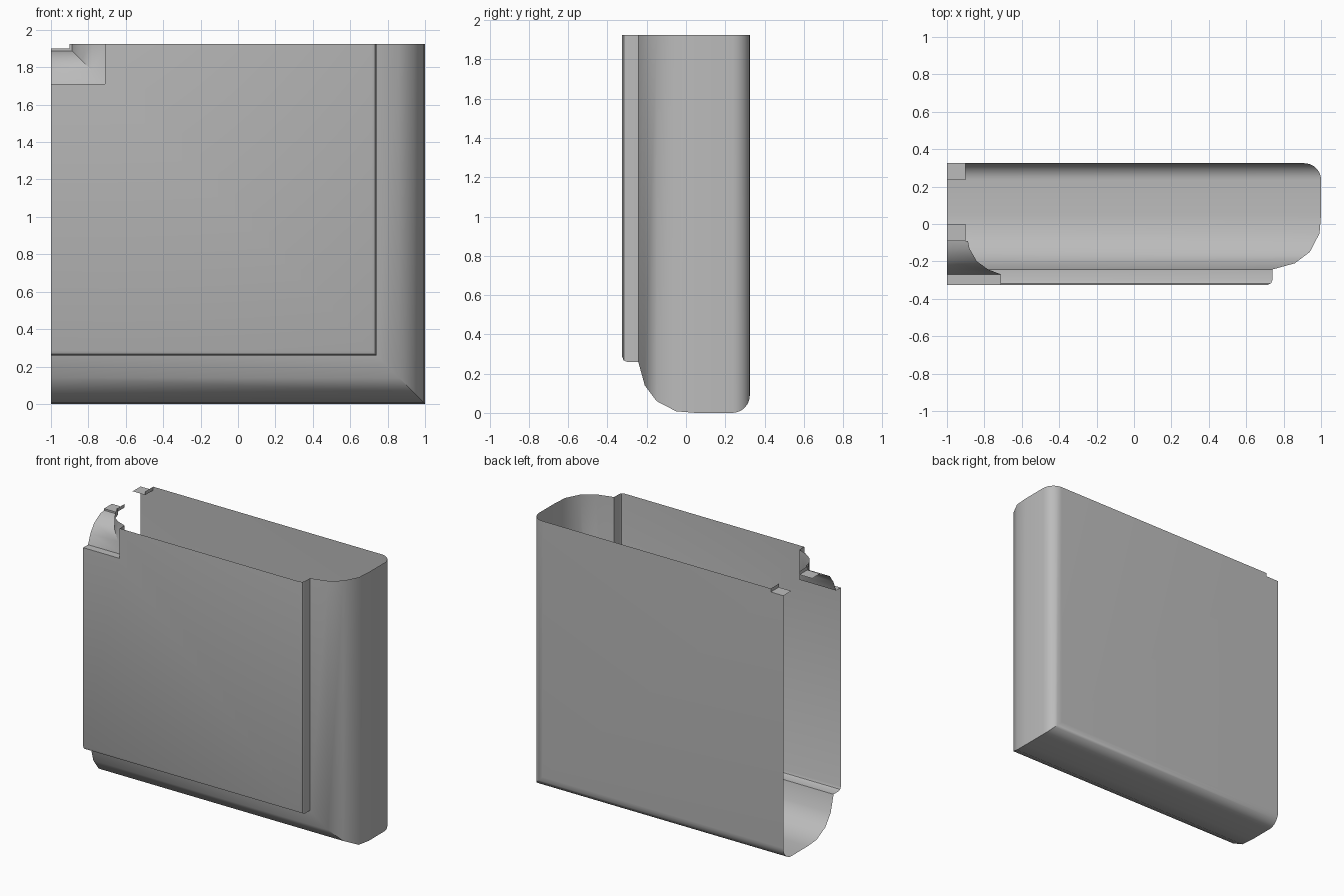
import bpy, bmesh, math

if "Cube" in bpy.data.objects:
    bpy.data.objects.remove(bpy.data.objects["Cube"], do_unlink=True)

TOP, LEFT = 1.925, -1.0
FRONT, BACK = -0.325, 0.325

grey = bpy.data.materials.new("plain_grey")
grey.use_nodes = True
grey.diffuse_color = (0.5, 0.5, 0.5, 1)
grey.node_tree.nodes["Principled BSDF"].inputs["Base Color"].default_value = (0.5, 0.5, 0.5, 1)


def mitre_path(corner_x, corner_z, inset):
    """L-shaped path: down from the top edge, round the corner, out to the left edge."""
    x, z = corner_x - inset, corner_z + inset
    return [(x, TOP), (x, z), (LEFT, z)]


def sweep(bm, corner, profile):
    """Sweep (inset, y) points along the mitred path."""
    rows = [[bm.verts.new((x, y, z)) for x, z in mitre_path(*corner, d)]
            for d, y in profile]
    for a, b in zip(rows, rows[1:]):
        for i in range(2):
            bm.faces.new((a[i], a[i + 1], b[i + 1], b[i]))


def panel(bm, y, outer, notch):
    """Flat wall with its upper left corner cut away."""
    outline = outer + notch[::-1]
    bm.faces.new([bm.verts.new((x, y, z)) for x, z in outline])


# Case edge: rounded back corner, flat side, faceted front bulge, raised panel rim
case = (1.0, 0.0)
steps = 8
edge = [(0.09 - 0.09 * math.sin(t), BACK - 0.09 + 0.09 * math.cos(t))
        for t in (math.pi / 2 * i / steps for i in range(steps + 1))]
edge += [(0.0, 0.05), (0.008, -0.05), (0.06, -0.15), (0.14, -0.21), (0.26, -0.243),
         (0.26, -0.3), (0.267, -0.317), (0.285, FRONT)]

# Corner opening: ledge, domed scoop, small lip
opening = (-0.71, 1.71)
scoop = [(0, FRONT), (0, -0.27), (0.07, -0.243), (0.13, -0.2), (0.17, -0.13),
         (0.178, -0.09), (0.19, -0.09), (0.19, 0.0)]
shelf = [(0.19, 0.235), (0.19, BACK)]

bm = bmesh.new()
sweep(bm, case, edge)
sweep(bm, opening, scoop)
sweep(bm, opening, shelf)
panel(bm, FRONT, mitre_path(*case, edge[-1][0]), mitre_path(*opening, 0))
panel(bm, BACK, mitre_path(*case, edge[0][0]), mitre_path(*opening, shelf[-1][0]))
bmesh.ops.remove_doubles(bm, verts=bm.verts[:], dist=0.0005)
bmesh.ops.recalc_face_normals(bm, faces=bm.faces[:])

# Keep the front wall facing outwards
front = min(bm.faces, key=lambda f: f.calc_center_median().y)
if front.normal.y > 0:
    bmesh.ops.reverse_faces(bm, faces=bm.faces[:])

mesh = bpy.data.meshes.new("case_shell")
bm.to_mesh(mesh)
bm.free()
mesh.materials.append(grey)
shell = bpy.data.objects.new("case_shell", mesh)
bpy.context.collection.objects.link(shell)
bpy.ops.object.select_all(action="DESELECT")
shell.select_set(True)
bpy.context.view_layer.objects.active = shell
bpy.ops.object.shade_smooth_by_angle(angle=math.radians(35))
